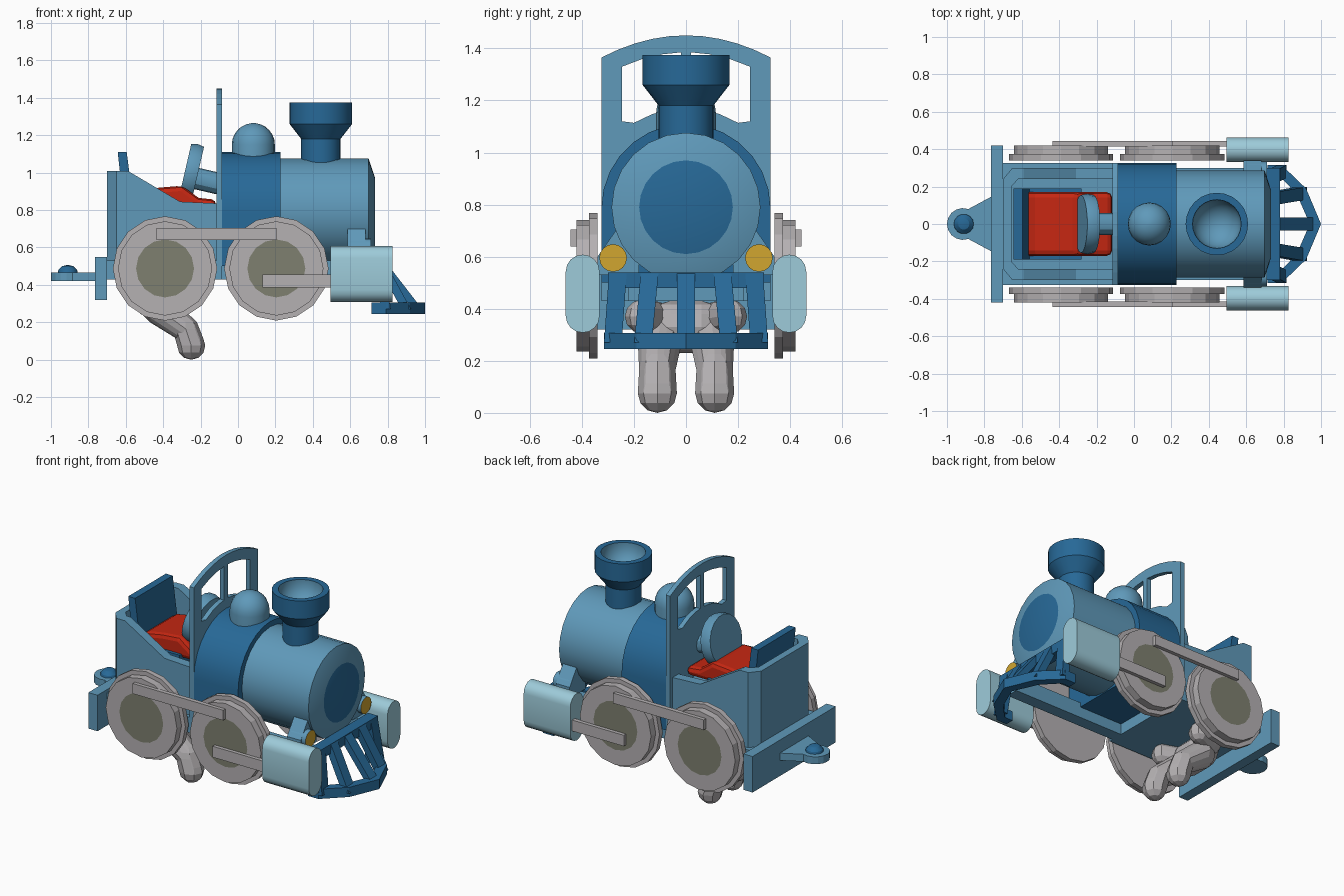
import bpy, bmesh, math
from mathutils import Vector, Matrix

if "Cube" in bpy.data.objects:
    bpy.data.objects.remove(bpy.data.objects["Cube"])


def material(name, rgb):
    m = bpy.data.materials.new(name)
    m.diffuse_color = (*rgb, 1)
    m.use_nodes = True
    m.node_tree.nodes["Principled BSDF"].inputs["Base Color"].default_value = m.diffuse_color
    return m


MID = material("mid blue", (0.115, 0.32, 0.49))
DARK = material("dark blue", (0.02, 0.14, 0.31))
PALE = material("pale blue", (0.34, 0.60, 0.70))
GREY = material("grey", (0.46, 0.44, 0.45))
OLIVE = material("olive grey", (0.21, 0.215, 0.16))
YELLOW = material("lamp yellow", (0.64, 0.38, 0.03))
RED = material("seat red", (0.56, 0.02, 0.006))


def finish(name, bm, mats, smooth=False):
    bmesh.ops.recalc_face_normals(bm, faces=bm.faces)
    me = bpy.data.meshes.new(name)
    bm.to_mesh(me)
    bm.free()
    ob = bpy.data.objects.new(name, me)
    bpy.context.collection.objects.link(ob)
    for m in (mats if isinstance(mats, (list, tuple)) else [mats]):
        me.materials.append(m)
    bpy.ops.object.select_all(action='DESELECT')
    ob.select_set(True)
    bpy.context.view_layer.objects.active = ob
    if smooth:
        bpy.ops.object.shade_smooth_by_angle(angle=math.radians(30))
    return ob


def place(axis, u, v, t):
    """Profile point (u, v) at distance t along the axis."""
    return {'x': (t, u, v), 'y': (u, t, v), 'z': (u, v, t)}[axis]


def prism(name, pts, axis, a, b, mat, smooth=False):
    bm = bmesh.new()
    lo = [bm.verts.new(place(axis, u, v, a)) for u, v in pts]
    hi = [bm.verts.new(place(axis, u, v, b)) for u, v in pts]
    n = len(pts)
    bm.faces.new(lo)
    bm.faces.new(hi)
    for i in range(n):
        bm.faces.new((lo[i], lo[(i + 1) % n], hi[(i + 1) % n], hi[i]))
    return finish(name, bm, mat, smooth)


def box(name, x, y, z, mat):
    return prism(name, [(x[0], y[0]), (x[1], y[0]), (x[1], y[1]), (x[0], y[1])], 'z', z[0], z[1], mat)


def lathe(name, prof, axis, centre, n, mats, smooth=True, paint=None):
    """Spin (radius, distance) points; paint maps segment number to a material index."""
    bm = bmesh.new()
    rings = []
    for r, t in prof:
        if r == 0:
            rings.append([bm.verts.new(place(axis, centre[0], centre[1], t))] * n)
        else:
            rings.append([bm.verts.new(place(axis, centre[0] + r * math.cos(k * math.tau / n),
                                             centre[1] + r * math.sin(k * math.tau / n), t)) for k in range(n)])
    for s, (p, q) in enumerate(zip(rings, rings[1:])):
        for k in range(n):
            j = (k + 1) % n
            f = bm.faces.new(list(dict.fromkeys((p[k], p[j], q[j], q[k]))))
            f.material_index = (paint or {}).get(s, 0)
    return finish(name, bm, mats, smooth)


def arc(cx, cy, r, a0, a1, n):
    return [(cx + r * math.cos(math.radians(a0 + (a1 - a0) * i / n)),
             cy + r * math.sin(math.radians(a0 + (a1 - a0) * i / n))) for i in range(n + 1)]


def cut(ob, cutter, mode='DIFFERENCE'):
    md = ob.modifiers.new("cut", 'BOOLEAN')
    md.operation = mode
    md.object = cutter
    bpy.context.view_layer.objects.active = ob
    bpy.ops.object.modifier_apply(modifier=md.name)
    bpy.data.objects.remove(cutter)


def limb(name, joints, mat):
    """Low-poly limb: hull between each pair of neighbouring balls."""
    bm = bmesh.new()
    for pair in zip(joints, joints[1:]):
        vs = []
        for p, r in pair:
            vs += bmesh.ops.create_uvsphere(bm, u_segments=8, v_segments=6, radius=r,
                                            matrix=Matrix.Translation(p))['verts']
        bmesh.ops.delete(bm, geom=list({f for v in vs for f in v.link_faces}), context='FACES_ONLY')
        bmesh.ops.delete(bm, geom=list({e for v in vs for e in v.link_edges}), context='EDGES_FACES')
        out = bmesh.ops.convex_hull(bm, input=vs)
        junk = [g for g in out['geom_interior'] if isinstance(g, bmesh.types.BMVert)]
        bmesh.ops.delete(bm, geom=junk, context='VERTS')
    return finish(name, bm, mat)


# Boiler with chamfered dark front, and wider firebox band
lathe("boiler", [(0, 0.2), (0.286, 0.2), (0.286, 0.698), (0.18, 0.733), (0, 0.733)], 'x', (0, 0.79), 24,
      [MID, DARK], True, {3: 1})
prism("firebox", [(-0.325, 0.5), (0.325, 0.5)] + arc(0, 0.785, 0.325, 0, 180, 14), 'x', -0.085, 0.228, DARK, True)

# Funnel with a bowl inside, and steam dome
bowl = [(0.13 * math.cos(a), 1.36 - 0.13 * math.sin(a)) for a in (math.radians(15 * i) for i in range(6))]
lathe("funnel", [(0, 1.0), (0.105, 1.0), (0.105, 1.18), (0.167, 1.26), (0.167, 1.375), (0.13, 1.375)] + bowl +
      [(0, 1.23)], 'z', (0.443, 0), 24, [DARK, MID], True, {i: 1 for i in range(5, 12)})
lathe("steam_dome", [(0.115, 1.05)] + arc(0, 1.15, 0.115, 0, 84, 6) + [(0, 1.265)], 'z', (0.082, 0), 20, MID)

# Cab: base slab and hollow tub with sloping sides and chamfered rear corners
box("cab_base", (-0.70, -0.10), (-0.325, 0.325), (0.43, 0.53), MID)
cab = prism("cab_body", [(-0.70, 0.50), (-0.10, 0.50), (-0.10, 0.835), (-0.31, 0.845), (-0.59, 1.01), (-0.70, 1.01)],
            'y', -0.5, 0.5, MID)
cut(cab, prism("outline", [(-0.70, -0.24), (-0.65, -0.30), (-0.10, -0.30), (-0.10, 0.30), (-0.65, 0.30), (-0.70, 0.24)],
               'z', 0.3, 1.3, MID), 'INTERSECT')
cut(cab, prism("cavity", [(-0.655, -0.20), (-0.62, -0.24), (0, -0.24), (0, 0.24), (-0.62, 0.24), (-0.655, 0.20)],
               'z', 0.76, 1.3, MID))

# Cab front panel with two windows
panel = prism("cab_front", [(-0.325, 0.43), (0.325, 0.43)] +
              [(y, 1.45 - 0.085 * (y / 0.325) ** 2) for y in [0.325 - 0.065 * i for i in range(11)]],
              'x', -0.115, -0.085, MID)
for s in (1, -1):
    low = [(s * y, 0.785 + math.sqrt(0.385 ** 2 - y * y)) for y in (0.02, 0.07, 0.13, 0.2)]
    top = [(s * y, 1.385 - 0.055 * (y / 0.245) ** 2) for y in (0.245, 0.17, 0.09, 0.02)]
    cut(panel, prism("window", low + [(s * 0.245, 1.12)] + top, 'x', -0.3, 0.1, MID))

# Seat, backrest and steering wheel
seat = prism("seat", [(-0.59, 0.80), (-0.12, 0.80), (-0.115, 0.855), (-0.21, 0.865), (-0.30, 0.93), (-0.42, 0.92),
                      (-0.53, 0.90), (-0.59, 0.86)], 'y', -0.17, 0.17, RED)
bv = seat.modifiers.new("soft edge", 'BEVEL')
bv.width = 0.03
bv.segments = 2
box("seat_base", (-0.62, -0.28), (-0.19, 0.19), (0.75, 0.83), DARK)
prism("backrest", [(-0.605, 0.76), (-0.55, 0.76), (-0.595, 1.11), (-0.643, 1.11)], 'y', -0.19, 0.19, DARK)
wheel = lathe("steering_wheel", [(0, -0.035), (0.155, -0.035), (0.162, 0), (0.155, 0.035), (0, 0.035)],
              'x', (0, 0), 18, MID, True)
wheel.matrix_world = Matrix.Translation((-0.25, 0, 0.997)) @ Matrix.Rotation(math.radians(13), 4, 'Y')
column = lathe("steering_column", [(0, 0), (0.058, 0), (0.058, 0.155), (0, 0.155)], 'x', (0, 0), 12, MID)
column.matrix_world = Matrix.Translation((-0.25, 0, 0.975)) @ Matrix.Rotation(math.radians(13), 4, 'Y')

# Rear beam, coupling plate and pin
box("rear_beam", (-0.765, -0.70), (-0.42, 0.42), (0.32, 0.55), MID)
prism("coupling_plate", [(-0.765, -0.145), (-0.765, 0.145)] + arc(-0.915, 0, 0.085, 70, 290, 10), 'z', 0.42, 0.467, MID)
lathe("coupling_pin", [(0.055, 0.46), (0.05, 0.48), (0.03, 0.5), (0, 0.507)], 'z', (-0.91, 0), 14, DARK)

for s, side in ((1, "left"), (-1, "right")):
    # Frame rail under the boiler
    box(f"frame_rail_{side}", (-0.10, 0.72), sorted((s * 0.22, s * 0.30)), (0.43, 0.53), MID)
    # Wheels with flange, tread and painted hub
    for x, end in ((-0.39, "rear"), (0.205, "front")):
        lathe(f"{end}_wheel_{side}", [(0, s * 0.34), (0.279, s * 0.34), (0.279, s * 0.373), (0.252, s * 0.373),
                                      (0.252, s * 0.42), (0.155, s * 0.42), (0, s * 0.42)],
              'y', (x, 0.488), 16, [GREY, OLIVE], False, {5: 1})
    # Coupling rod and piston rod
    box(f"coupling_rod_{side}", (-0.435, 0.205), sorted((s * 0.415, s * 0.443)), (0.64, 0.705), GREY)
    box(f"piston_rod_{side}", (0.13, 0.5), sorted((s * 0.415, s * 0.443)), (0.385, 0.455), GREY)
    # Steam cylinder and its bracket
    prism(f"steam_cylinder_{side}", arc(s * 0.397, 0.543, 0.065, 0, 180, 8) + arc(s * 0.397, 0.373, 0.065, 180, 360, 8),
          'x', 0.495, 0.825, PALE, True)
    prism(f"cylinder_bracket_{side}", [(s * y, z) for y, z in
          ((0.18, 0.7), (0.27, 0.70), (0.34, 0.60), (0.34, 0.53), (0.18, 0.53))], 'x', 0.585, 0.682, MID)
    # Headlamp
    lathe(f"headlamp_{side}", [(0, 0.6), (0.053, 0.6), (0.053, 0.71), (0, 0.71)], 'x', (s * 0.28, 0.595), 16,
          [MID, YELLOW], True, {2: 1})
    # Grey legs and arms hanging below
    limb(f"leg_{side}", [((-0.43, s * 0.10, 0.275), 0.085), ((-0.28, s * 0.11, 0.165), 0.07),
                         ((-0.25, s * 0.11, 0.075), 0.075)], GREY)
    limb(f"arm_{side}", [((-0.48, s * 0.12, 0.36), 0.07), ((-0.36, s * 0.17, 0.37), 0.065)], GREY)
limb("lower_body", [((-0.47, -0.06, 0.33), 0.10), ((-0.47, 0.06, 0.33), 0.10)], GREY)

# Cowcatcher: top bar, pointed bottom rail and sloping slats
box("cowcatcher_top_bar", (0.71, 0.78), (-0.30, 0.30), (0.48, 0.54), DARK)
outer = [(0.715, 0.315), (0.79, 0.315), (0.92, 0.19), (1.0, 0)]
inner = [(0.94, 0), (0.87, 0.16), (0.775, 0.26), (0.715, 0.26)]
bm = bmesh.new()
for s in (1, -1):
    for i in range(3):
        quad = [outer[i], outer[i + 1], inner[2 - i], inner[3 - i]]
        lo, hi = ([bm.verts.new((x, s * y, z)) for x, y in quad] for z in (0.245, 0.307))
        bm.faces.new(lo)
        bm.faces.new(hi)
        for a, b in ((0, 1), (2, 3)):
            bm.faces.new((lo[a], lo[b], hi[b], hi[a]))
        if i == 0:
            bm.faces.new((lo[3], lo[0], hi[0], hi[3]))
bmesh.ops.remove_doubles(bm, verts=bm.verts, dist=0.0005)
finish("cowcatcher_rail", bm, DARK)
for i, (yt, yb, xb) in enumerate(((0, 0, 0.96), (0.14, 0.165, 0.90), (-0.14, -0.165, 0.90),
                                  (0.262, 0.281, 0.79), (-0.262, -0.281, 0.79))):
    bm = bmesh.new()
    vs = []
    for x, y, z in ((0.755, yt, 0.535), (xb, yb, 0.27)):
        vs.append([bm.verts.new((x + dx, y + dy, z)) for dx, dy in
                   ((-0.025, -0.034), (0.025, -0.034), (0.025, 0.034), (-0.025, 0.034))])
    bm.faces.new(vs[0])
    bm.faces.new(vs[1])
    for k in range(4):
        bm.faces.new((vs[0][k], vs[0][(k + 1) % 4], vs[1][(k + 1) % 4], vs[1][k]))
    finish(f"cowcatcher_slat_{i + 1}", bm, DARK)
